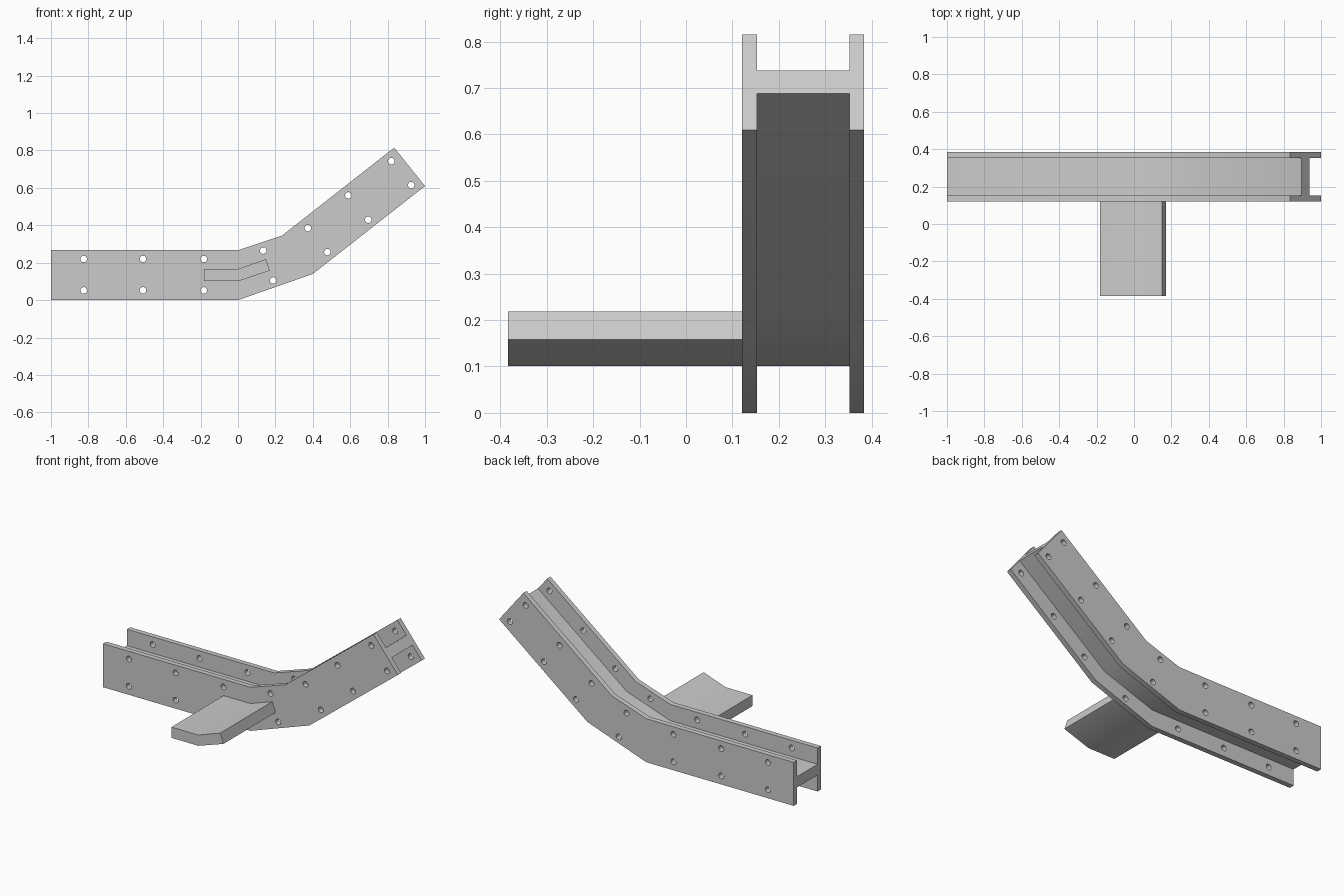
import bpy
import bmesh
import math
from mathutils import Vector, Matrix

if "Cube" in bpy.data.objects:
    bpy.data.objects.remove(bpy.data.objects["Cube"])

COLOUR = (0.6, 0.6, 0.6, 1)
grey = bpy.data.materials.new("steel grey")
grey.use_nodes = True
grey.diffuse_color = COLOUR
grey.node_tree.nodes["Principled BSDF"].inputs["Base Color"].default_value = COLOUR


def add_object(name, bm):
    bmesh.ops.recalc_face_normals(bm, faces=bm.faces)
    mesh = bpy.data.meshes.new(name)
    bm.to_mesh(mesh)
    bm.free()
    mesh.materials.append(grey)
    obj = bpy.data.objects.new(name, mesh)
    bpy.context.collection.objects.link(obj)
    return obj


def band(name, lower, upper, y0, y1):
    """Solid strip between a lower and an upper path, from y0 to y1."""
    bm = bmesh.new()
    outline = list(lower) + list(reversed(upper))
    face = bm.faces.new([bm.verts.new((x, y0, z)) for x, z in outline])
    grown = bmesh.ops.extrude_face_region(bm, geom=[face], use_keep_orig=True)
    moved = [g for g in grown["geom"] if isinstance(g, bmesh.types.BMVert)]
    bmesh.ops.translate(bm, verts=moved, vec=(0, y1 - y0, 0))
    return add_object(name, bm)


def smooth(obj):
    bpy.ops.object.select_all(action='DESELECT')
    obj.select_set(True)
    bpy.context.view_layer.objects.active = obj
    bpy.ops.object.shade_smooth_by_angle(angle=math.radians(30))


# Bent beam edges
bottom = [Vector(p) for p in ((-1, 0), (0, 0), (0.4, 0.14), (1, 0.61))]
top = [Vector(p) for p in ((-1, 0.267), (0, 0.267), (0.235, 0.345), (0.835, 0.815))]


def across(t):
    return [a.lerp(b, t) for a, b in zip(bottom, top)]


# Bolt hole cutter: pairs of lower and upper holes
pairs = [((x, 0.052), (x, 0.22)) for x in (-0.825, -0.508, -0.183)]
pairs += [((0.188, 0.105), (0.135, 0.265)), ((0.478, 0.257), (0.373, 0.385)),
          ((0.696, 0.43), (0.59, 0.56)), ((0.926, 0.615), (0.82, 0.743))]
bm = bmesh.new()
for x, z in (p for pair in pairs for p in pair):
    place = Matrix.Translation((x, 0.25, z)) @ Matrix.Rotation(math.pi / 2, 4, 'X')
    bmesh.ops.create_cone(bm, cap_ends=True, segments=20, radius1=0.0175,
                          radius2=0.0175, depth=0.5, matrix=place)
cutter = add_object("bolt_hole_cutter", bm)
cutter.hide_render = True

# Side plates with bolt holes
for name, y0, y1 in (("front_plate", 0.121, 0.153), ("back_plate", 0.352, 0.384)):
    plate = band(name, bottom, top, y0, y1)
    cut = plate.modifiers.new("bolt holes", 'BOOLEAN')
    cut.operation = 'DIFFERENCE'
    cut.solver = 'EXACT'
    cut.object = cutter
    bpy.context.view_layer.objects.active = plate
    bpy.ops.object.modifier_apply(modifier=cut.name)
    smooth(plate)
bpy.data.objects.remove(cutter)

# Web joining the plates
smooth(band("web", across(0.38), across(0.625), 0.153, 0.352))

# Bent shelf standing out of the front plate
shelf_low = [(-0.183, 0.101), (0, 0.101), (0.17, 0.158)]
shelf_high = [(-0.183, 0.167), (0, 0.167), (0.149, 0.219)]
smooth(band("shelf", shelf_low, shelf_high, -0.384, 0.121))
